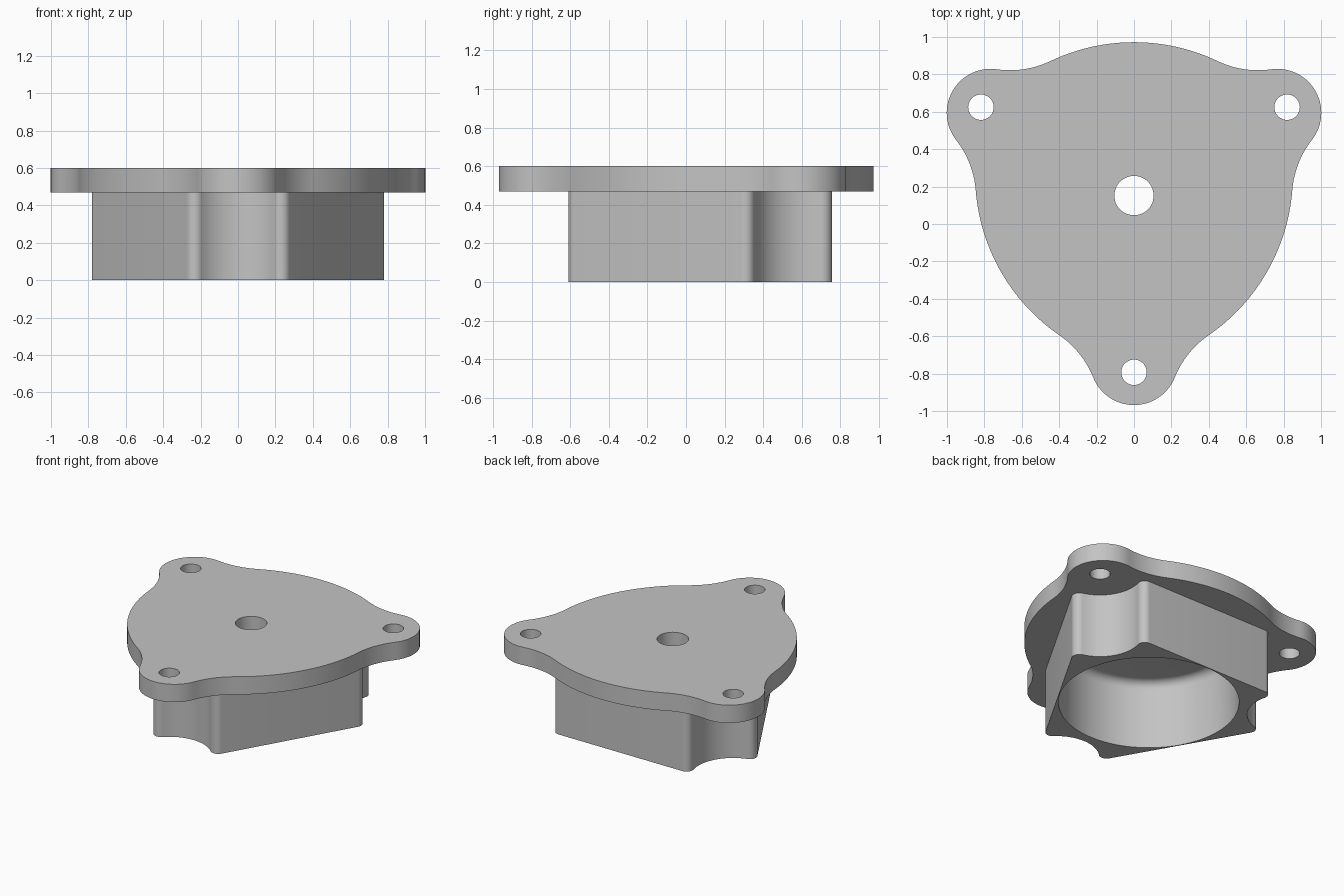
import bpy, bmesh, math
from mathutils import Vector, Matrix

if "Cube" in bpy.data.objects:
    bpy.data.objects.remove(bpy.data.objects["Cube"], do_unlink=True)

CENTRE = Vector((0, 0.152))   # axis of the three-fold symmetry
BOLT = Vector((0, -0.945))    # front bolt, relative to the axis


def arc(centre, start, end, steps=14):
    """Points on the short arc from start to end around centre."""
    a, b = start - centre, end - centre
    turn = math.atan2(a.x * b.y - a.y * b.x, a.dot(b))
    return [centre + Matrix.Rotation(turn * i / steps, 2) @ a for i in range(steps + 1)]


def threefold(half):
    """Mirror one sixth of an outline, then repeat it three times."""
    third = [Vector((-p.x, p.y)) for p in reversed(half)] + half
    points = []
    for k in range(3):
        turn = Matrix.Rotation(k * math.tau / 3, 2)
        for p in third:
            q = turn @ p + CENTRE
            if not points or (q - points[-1]).length > 1e-4:
                points.append(q)
    if (points[0] - points[-1]).length < 1e-4:
        points.pop()
    return points


def circle(centre, radius, sides):
    return [centre + radius * Vector((math.cos(i * math.tau / sides), math.sin(i * math.tau / sides)))
            for i in range(sides)]


def prism(name, outline, bottom, top, round_top=0):
    bm = bmesh.new()
    base = bm.faces.new([bm.verts.new((p.x, p.y, bottom)) for p in outline])
    grown = bmesh.ops.extrude_face_region(bm, geom=[base])["geom"]
    bmesh.ops.translate(bm, vec=(0, 0, top - bottom),
                        verts=[v for v in grown if isinstance(v, bmesh.types.BMVert)])
    bmesh.ops.recalc_face_normals(bm, faces=bm.faces)
    if round_top:
        rim = [e for e in bm.edges if all(v.co.z > top - 1e-4 for v in e.verts)]
        bmesh.ops.bevel(bm, geom=rim, offset=round_top, segments=6, profile=0.5, affect='EDGES')
    mesh = bpy.data.meshes.new(name)
    bm.to_mesh(mesh)
    bm.free()
    obj = bpy.data.objects.new(name, mesh)
    bpy.context.collection.objects.link(obj)
    return obj


def combine(target, tool, operation):
    tool.hide_render = True
    mod = target.modifiers.new(operation.lower(), 'BOOLEAN')
    mod.operation, mod.object, mod.solver = operation, tool, 'EXACT'
    bpy.context.view_layer.objects.active = target
    bpy.ops.object.modifier_apply(modifier=mod.name)
    bpy.data.objects.remove(tool, do_unlink=True)


# Flange outline: bolt lobe, concave blend, wide shallow side
side_dir = Vector((math.cos(math.radians(30)), -0.5))
lobe, lobe_r = Vector((0, -0.885)), 0.235
side, side_r = side_dir * -0.22, 1.04
blend_r = 0.5
reach = lobe - side
d, r1, r2 = reach.length, side_r + blend_r, lobe_r + blend_r
along = (d * d + r1 * r1 - r2 * r2) / (2 * d)
axis = reach.normalized()
blend = side + axis * along + Vector((-axis.y, axis.x)) * math.sqrt(r1 * r1 - along * along)
on_lobe = lobe + (blend - lobe).normalized() * lobe_r
on_side = side + (blend - side).normalized() * side_r
flange_half = (arc(lobe, lobe + Vector((0, -lobe_r)), on_lobe)
               + arc(blend, on_lobe, on_side)
               + arc(side, on_side, side + side_dir * side_r))
cover = prism("flanged_cover", threefold(flange_half), 0.47, 0.60)

# Body outline: scallop around the bolt, rounded tip, flat side
tip, tip_r = Vector((0.231, -0.71)), 0.05
scallop_r = (tip - BOLT).length - tip_r
on_tip = BOLT + (tip - BOLT).normalized() * scallop_r
body_half = (arc(BOLT, BOLT + Vector((0, scallop_r)), on_tip)
             + arc(tip, on_tip, tip + side_dir * tip_r, 10))
combine(cover, prism("body", threefold(body_half), 0, 0.55), 'UNION')

# Round cavity with a filleted ceiling, open at the bottom
combine(cover, prism("cavity", circle(CENTRE, 0.598, 96), -0.1, 0.50, 0.06), 'DIFFERENCE')

# Shaft hole and three bolt holes
combine(cover, prism("shaft_hole", circle(CENTRE, 0.105, 48), 0.3, 0.7), 'DIFFERENCE')
for k in range(3):
    spot = CENTRE + Matrix.Rotation(k * math.tau / 3, 2) @ BOLT
    combine(cover, prism("bolt_hole", circle(spot, 0.068, 40), 0.3, 0.7), 'DIFFERENCE')

# Plain grey finish
grey = bpy.data.materials.new("light_grey")
grey.use_nodes = True
colour = (0.55, 0.55, 0.55, 1)
grey.diffuse_color = colour
grey.node_tree.nodes["Principled BSDF"].inputs["Base Color"].default_value = colour
cover.data.materials.clear()
cover.data.materials.append(grey)
for face in cover.data.polygons:
    face.material_index = 0

bpy.ops.object.select_all(action='DESELECT')
cover.select_set(True)
bpy.context.view_layer.objects.active = cover
bpy.ops.object.shade_smooth_by_angle(angle=math.radians(30))
